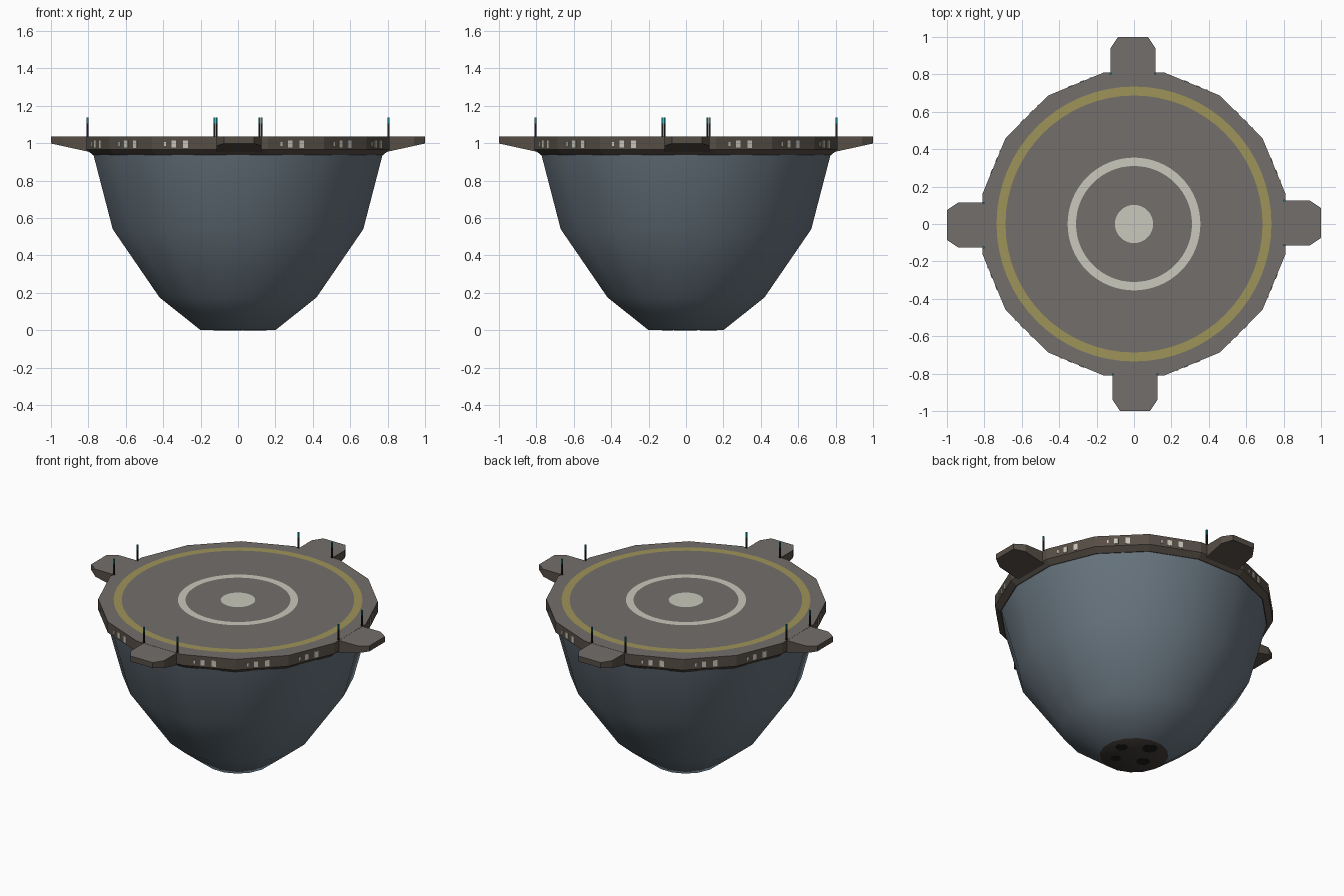
import bpy, bmesh, math
from mathutils import Matrix, Vector

if "Cube" in bpy.data.objects:
    bpy.data.objects.remove(bpy.data.objects["Cube"])


def mat(name, r, g, b):
    lin = lambda c: ((c / 255 + 0.055) / 1.055) ** 2.4
    m = bpy.data.materials.new(name)
    m.diffuse_color = (lin(r), lin(g), lin(b), 1)
    m.use_nodes = True
    m.node_tree.nodes["Principled BSDF"].inputs["Base Color"].default_value = m.diffuse_color
    return m


HULL = mat("hull blue grey", 103, 116, 126)
DECK = mat("deck grey", 116, 111, 107)
RIM = mat("rim brown", 86, 78, 70)
BASE = mat("base dark brown", 66, 60, 56)
VENT = mat("vent black", 30, 29, 28)
YELLOW = mat("dull yellow", 158, 148, 88)
WHITE = mat("marking white", 200, 200, 188)
LAMP = mat("window pale", 200, 196, 182)
POLE = mat("pole black", 26, 28, 28)
TEAL = mat("beacon teal", 20, 130, 140)


def finish(bm, name, mats, rule=None, recalc=True):
    if recalc:
        bmesh.ops.recalc_face_normals(bm, faces=bm.faces)
    bm.normal_update()
    if rule:
        for f in bm.faces:
            f.material_index = rule(f)
    me = bpy.data.meshes.new(name)
    bm.to_mesh(me)
    bm.free()
    for m in mats:
        me.materials.append(m)
    ob = bpy.data.objects.new(name, me)
    bpy.context.collection.objects.link(ob)
    return ob


def revolve(profile, n=16):
    """Closed 16-sided body from (radius, height) points."""
    bm = bmesh.new()
    rings = [[bm.verts.new((r * math.cos(a), r * math.sin(a), z))
              for a in (math.tau * (i + 0.5) / n for i in range(n))] for r, z in profile]
    for lo, hi in zip(rings, rings[1:]):
        for i in range(n):
            j = (i + 1) % n
            bm.faces.new((lo[i], lo[j], hi[j], hi[i]))
    bm.faces.new(rings[0])
    bm.faces.new(rings[-1])
    return bm


def box(bm, size, m):
    bmesh.ops.create_cube(bm, size=1, matrix=m @ Matrix.Diagonal((*size, 1)))


def quarter(k):
    return Matrix.Rotation(k * math.pi / 2, 4, 'Z')


# Hull bowl with flat dark base
hull = finish(revolve([(0.204, 0), (0.428, 0.175), (0.683, 0.54), (0.79, 0.945)]),
              "hull_bowl", [HULL, BASE], lambda f: 1 if f.normal.z < -0.9 else 0)
bpy.context.view_layer.objects.active = hull
hull.select_set(True)
bpy.ops.object.shade_smooth_by_angle(angle=math.radians(40))
hull.select_set(False)

# Deck slab with bevelled lower rim
finish(revolve([(0.792, 0.937), (0.826, 0.965), (0.826, 1.035)]),
       "landing_deck", [DECK, RIM], lambda f: 0 if f.normal.z > 0.9 else 1)

# Four docking tabs, thinner towards the tip
bm = bmesh.new()
outline = [(-0.12, -0.79), (-0.12, -0.94), (-0.08, -1.0), (0.08, -1.0), (0.12, -0.94), (0.12, -0.79)]
for k in range(4):
    top, low = [], []
    for x, y in outline:
        p = quarter(k) @ Vector((x + 0.005, y, 0))
        t = (-y - 0.79) / 0.21
        top.append(bm.verts.new((p.x, p.y, 1.034)))
        low.append(bm.verts.new((p.x, p.y, 0.952 + 0.046 * t)))
    bm.faces.new(top)
    bm.faces.new(low)
    for i in range(6):
        j = (i + 1) % 6
        bm.faces.new((top[i], top[j], low[j], low[i]))
finish(bm, "docking_tabs", [DECK, RIM], lambda f: 0 if f.normal.z > 0.9 else 1)


# Painted deck circles
def marking(name, r0, r1, m, n=64):
    bm = bmesh.new()
    z = 1.038
    pt = lambda r, i: bm.verts.new((r * math.cos(math.tau * i / n), r * math.sin(math.tau * i / n), z))
    outer = [pt(r1, i) for i in range(n)]
    if r0:
        inner = [pt(r0, i) for i in range(n)]
        for i in range(n):
            j = (i + 1) % n
            bm.faces.new((inner[i], outer[i], outer[j], inner[j]))
    else:
        bm.faces.new(outer)
    finish(bm, name, [m], recalc=False)


marking("outer_yellow_ring", 0.687, 0.735, YELLOW)
marking("inner_white_ring", 0.31, 0.355, WHITE)
marking("centre_white_spot", 0, 0.102, WHITE)

# Rim windows on the facets between tabs
bm = bmesh.new()
apothem = 0.826 * math.cos(math.pi / 16)
for k in range(16):
    if k % 4 == 0:
        continue
    rot = Matrix.Rotation(math.tau * k / 16, 4, 'Z')
    for t, w, h in ((-0.035, 0.025, 0.036), (0.033, 0.027, 0.04), (-0.085, 0.01, 0.02)):
        box(bm, (0.006, w, h), rot @ Matrix.Translation((apothem, t, 0.995)))
finish(bm, "rim_windows", [LAMP])

# Beacon poles at the tab corners
for name, z0, z1, w, m in (("beacon_poles", 1.0, 1.105, 0.009, POLE),
                           ("beacon_tips", 1.105, 1.138, 0.009, TEAL)):
    bm = bmesh.new()
    for k in range(4):
        for x in (-0.114, 0.126):
            box(bm, (w, w, z1 - z0), quarter(k) @ Matrix.Translation((x, -0.805, (z0 + z1) / 2)))
    finish(bm, name, [m])

# Dark vents under the base
bm = bmesh.new()
for u, v, r in ((-0.065, 0.10, 0.035), (0.10, 0.07, 0.045), (-0.11, -0.03, 0.03), (0.047, -0.08, 0.04)):
    s = math.sqrt(0.5)
    bmesh.ops.create_cone(bm, cap_ends=True, segments=16, radius1=r, radius2=r, depth=0.004,
                          matrix=Matrix.Translation(((v - u) * s, (u + v) * s, 0.0005)))
finish(bm, "base_vents", [VENT])
